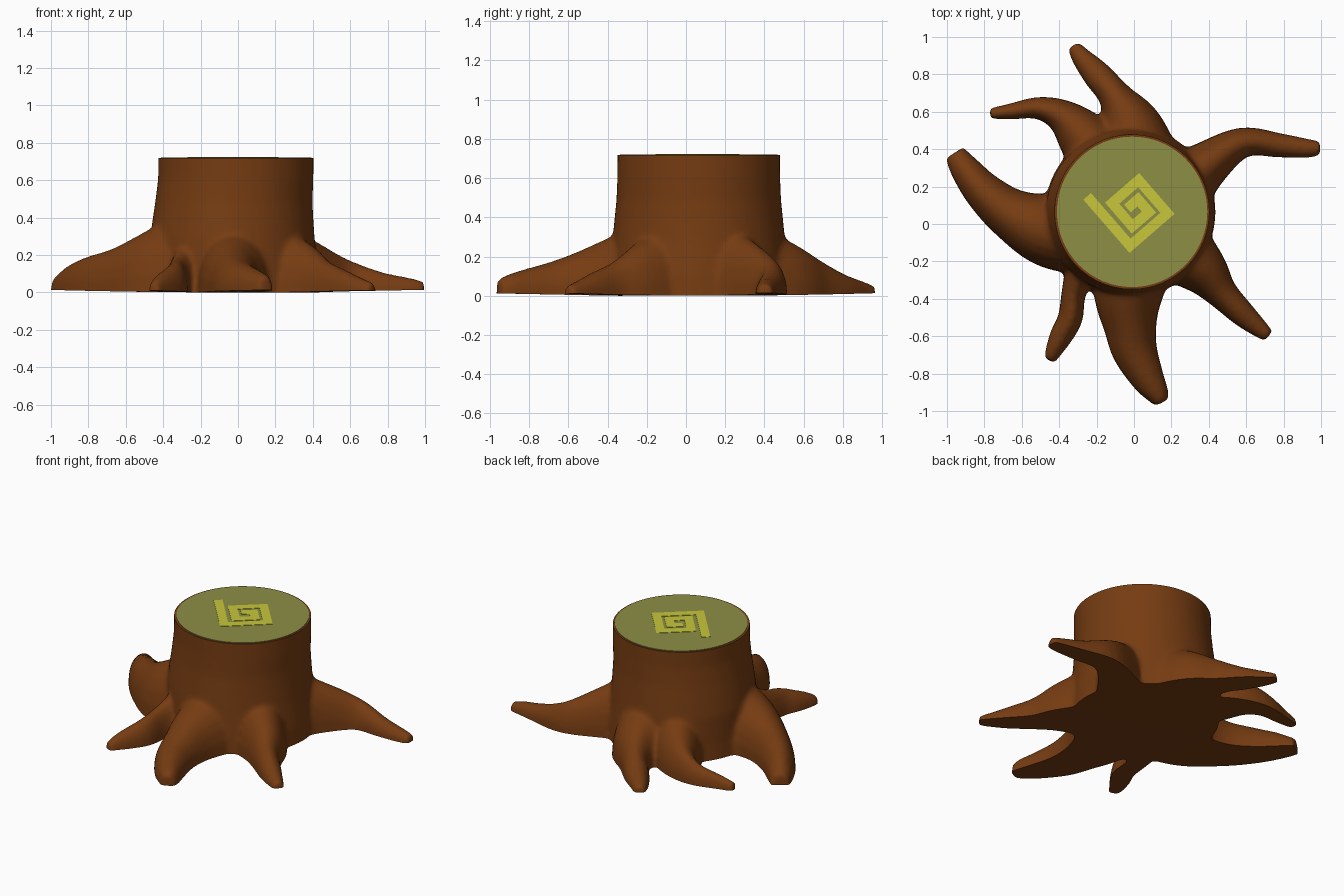
import bpy, bmesh, math
from mathutils import Vector, Matrix

if "Cube" in bpy.data.objects:
    bpy.data.objects.remove(bpy.data.objects["Cube"])

CX, CY, TOP = -0.01, 0.065, 0.73


def material(name, rgb):
    m = bpy.data.materials.new(name)
    m.diffuse_color = (*rgb, 1)
    m.use_nodes = True
    m.node_tree.nodes["Principled BSDF"].inputs["Base Color"].default_value = m.diffuse_color
    return m


BARK = material("brown bark", (0.18, 0.045, 0.006))
OLIVE = material("olive cut wood", (0.27, 0.275, 0.06))
YELLOW = material("yellow marking", (0.58, 0.57, 0.045))


def make_object(name, bm, mat):
    bmesh.ops.recalc_face_normals(bm, faces=bm.faces)
    me = bpy.data.meshes.new(name)
    bm.to_mesh(me)
    bm.free()
    me.materials.append(mat)
    ob = bpy.data.objects.new(name, me)
    bpy.context.collection.objects.link(ob)
    return ob


def loft(bm, rings):
    """Closed skin through a series of equal-length point rings."""
    loops = [[bm.verts.new(p) for p in r] for r in rings]
    n = len(loops[0])
    for a, b in zip(loops, loops[1:]):
        for i in range(n):
            j = (i + 1) % n
            bm.faces.new((a[i], a[j], b[j], b[i]))
    bm.faces.new(loops[0][::-1])
    bm.faces.new(loops[-1])


def spline(points, steps=5):
    """Catmull-Rom interpolation of (x, y, half width, height) stations."""
    p = [Vector(q) for q in points]
    p = [2 * p[0] - p[1]] + p + [2 * p[-1] - p[-2]]
    out = []
    for a, b, c, d in zip(p, p[1:], p[2:], p[3:]):
        for s in range(steps):
            t = s / steps
            out.append(0.5 * (2 * b + (c - a) * t + (2 * a - 5 * b + 4 * c - d) * t * t
                              + (3 * b - a - 3 * c + d) * t ** 3))
    return out + [p[-2]]


def root(bm, points):
    """Arched root that runs along the ground with a tapering section."""
    st = spline(points)
    rings = []
    for i, s in enumerate(st):
        a, b = st[max(i - 1, 0)], st[min(i + 1, len(st) - 1)]
        d = Vector((b[0] - a[0], b[1] - a[1])).normalized()
        side = Vector((-d.y, d.x))
        ring = []
        w = s[2] + 0.006
        for k in range(13):
            t = math.pi * k / 12
            q = Vector((s[0], s[1])) + side * w * math.cos(t)
            ring.append((q.x, q.y, (s[3] + 0.004) * math.sin(t) ** 0.85))
        for sign in (-1, 1):
            q = Vector((s[0], s[1])) + side * w * sign
            ring.append((q.x, q.y, -0.1))
        rings.append(ring)
    # one closed shell per root, wound consistently
    loft(bm, rings)


stump = bmesh.new()

# Trunk, flared a little towards the ground and leaning out on the left
trunk = [(-0.1, 0.46, -0.01), (0.12, 0.45, -0.01), (0.3, 0.44, -0.02), (0.4, 0.43, -0.017),
         (0.5, 0.42, -0.012), (0.62, 0.415, -0.002), (0.85, 0.414, 0)]
loft(stump, [[(CX + dx + r * math.cos(a), CY + r * math.sin(a), z)
              for a in (2 * math.pi * i / 64 for i in range(64))] for z, r, dx in trunk])

# Right root
root(stump, [(0.2, 0.15, 0.2, 0.4), (0.38, 0.31, 0.125, 0.3), (0.58, 0.435, 0.075, 0.19),
             (0.78, 0.42, 0.058, 0.115), (0.92, 0.405, 0.045, 0.08), (0.995, 0.405, 0.032, 0.055)])
# Back root
root(stump, [(0.02, 0.25, 0.27, 0.42), (-0.02, 0.52, 0.17, 0.29), (-0.1, 0.68, 0.085, 0.19),
             (-0.2, 0.8, 0.07, 0.12), (-0.28, 0.89, 0.048, 0.08), (-0.325, 0.955, 0.028, 0.05)])
# Back left root
root(stump, [(-0.12, 0.28, 0.2, 0.4), (-0.29, 0.49, 0.13, 0.26), (-0.4, 0.585, 0.08, 0.19),
             (-0.52, 0.62, 0.052, 0.14), (-0.65, 0.603, 0.037, 0.1), (-0.77, 0.59, 0.022, 0.06)])
# Left root
root(stump, [(-0.2, -0.03, 0.25, 0.5), (-0.45, -0.03, 0.2, 0.36), (-0.65, 0.05, 0.135, 0.25),
             (-0.8, 0.17, 0.1, 0.2), (-0.9, 0.29, 0.075, 0.15), (-0.96, 0.38, 0.05, 0.09)])
# Slim front left root
root(stump, [(-0.25, -0.15, 0.1, 0.34), (-0.32, -0.36, 0.06, 0.21), (-0.34, -0.5, 0.06, 0.17),
             (-0.39, -0.6, 0.055, 0.13), (-0.43, -0.68, 0.038, 0.09), (-0.452, -0.73, 0.025, 0.05)])
# Front root
root(stump, [(0, -0.1, 0.24, 0.42), (-0.03, -0.38, 0.18, 0.31), (-0.02, -0.55, 0.135, 0.235),
             (0.005, -0.68, 0.115, 0.185), (0.07, -0.82, 0.085, 0.145), (0.12, -0.9, 0.06, 0.12),
             (0.15, -0.955, 0.035, 0.09)])
# Front right root
root(stump, [(0.2, -0.1, 0.2, 0.38), (0.37, -0.25, 0.13, 0.27), (0.47, -0.37, 0.08, 0.18),
             (0.58, -0.48, 0.062, 0.125), (0.66, -0.55, 0.045, 0.08), (0.72, -0.6, 0.028, 0.05)])

# Fuse trunk and roots into one softened skin
body = make_object("stump_with_roots", stump, BARK)
rm = body.modifiers.new("fuse", 'REMESH')
rm.mode = 'VOXEL'
rm.voxel_size = 0.015
sm = body.modifiers.new("soften", 'SMOOTH')
sm.factor = 0.5
sm.iterations = 10
fused = bpy.data.meshes.new_from_object(
    body.evaluated_get(bpy.context.evaluated_depsgraph_get()))
body.modifiers.clear()

# Saw the top flat and trim the underside
bm = bmesh.new()
bm.from_mesh(fused)
for z, n in ((TOP, 1), (0.004, -1)):
    bmesh.ops.bisect_plane(bm, geom=bm.verts[:] + bm.edges[:] + bm.faces[:],
                           plane_co=(0, 0, z), plane_no=(0, 0, n), clear_outer=True)
bmesh.ops.holes_fill(bm, edges=[e for e in bm.edges if e.is_boundary], sides=0)
bmesh.ops.triangulate(bm, faces=[f for f in bm.faces if len(f.verts) > 4])
# Root tips lift slightly off the ground
for v in bm.verts:
    r = min(1, math.hypot(v.co.x, v.co.y))
    v.co.z += 0.022 * r * max(0, 1 - v.co.z / 0.12)
bmesh.ops.translate(bm, verts=bm.verts, vec=(0, 0, -min(v.co.z for v in bm.verts)))
bmesh.ops.recalc_face_normals(bm, faces=bm.faces)
bm.to_mesh(body.data)
bm.free()
for p in body.data.polygons:
    p.material_index = 0
rim = max(v.co.z for v in body.data.vertices)
bpy.context.view_layer.objects.active = body
body.select_set(True)
bpy.ops.object.shade_smooth_by_angle(angle=math.radians(40))

# Cut wood disc inside the bark rim
bm = bmesh.new()
bmesh.ops.create_cone(bm, cap_ends=True, segments=64, radius1=0.402, radius2=0.402, depth=0.005,
                      matrix=Matrix.Translation((CX, CY, rim + 0.001)))
make_object("cut_wood_disc", bm, OLIVE)

# Square spiral marking: a mitred band with right-angle turns
path = [Vector(p) for p in [(-0.225, -0.11), (0.125, -0.11), (0.125, 0.155), (-0.11, 0.155),
                            (-0.11, -0.033), (0.055, -0.033), (0.055, 0.085), (-0.035, 0.085),
                            (-0.035, 0.01)]]
half = 0.027
u, v = Vector((0.655, -0.755)), Vector((0.755, 0.655))
dirs = [(b - a).normalized() for a, b in zip(path, path[1:])]
norms = [Vector((-d.y, d.x)) for d in dirs]
bm = bmesh.new()
rings = []
for i, p in enumerate(path):
    if 0 < i < len(path) - 1:
        off = norms[i - 1] + norms[i]
    else:
        off = norms[0] if i == 0 else norms[-1]
    ring = []
    for s, z in ((1, 0), (1, 0.004), (-1, 0.004), (-1, 0)):
        q = p + off * half * s
        w = u * q.x + v * q.y
        ring.append((w.x - 0.02, w.y + 0.05, rim + 0.002 + z))
    rings.append(ring)
loft(bm, rings)
make_object("spiral_marking", bm, YELLOW)
